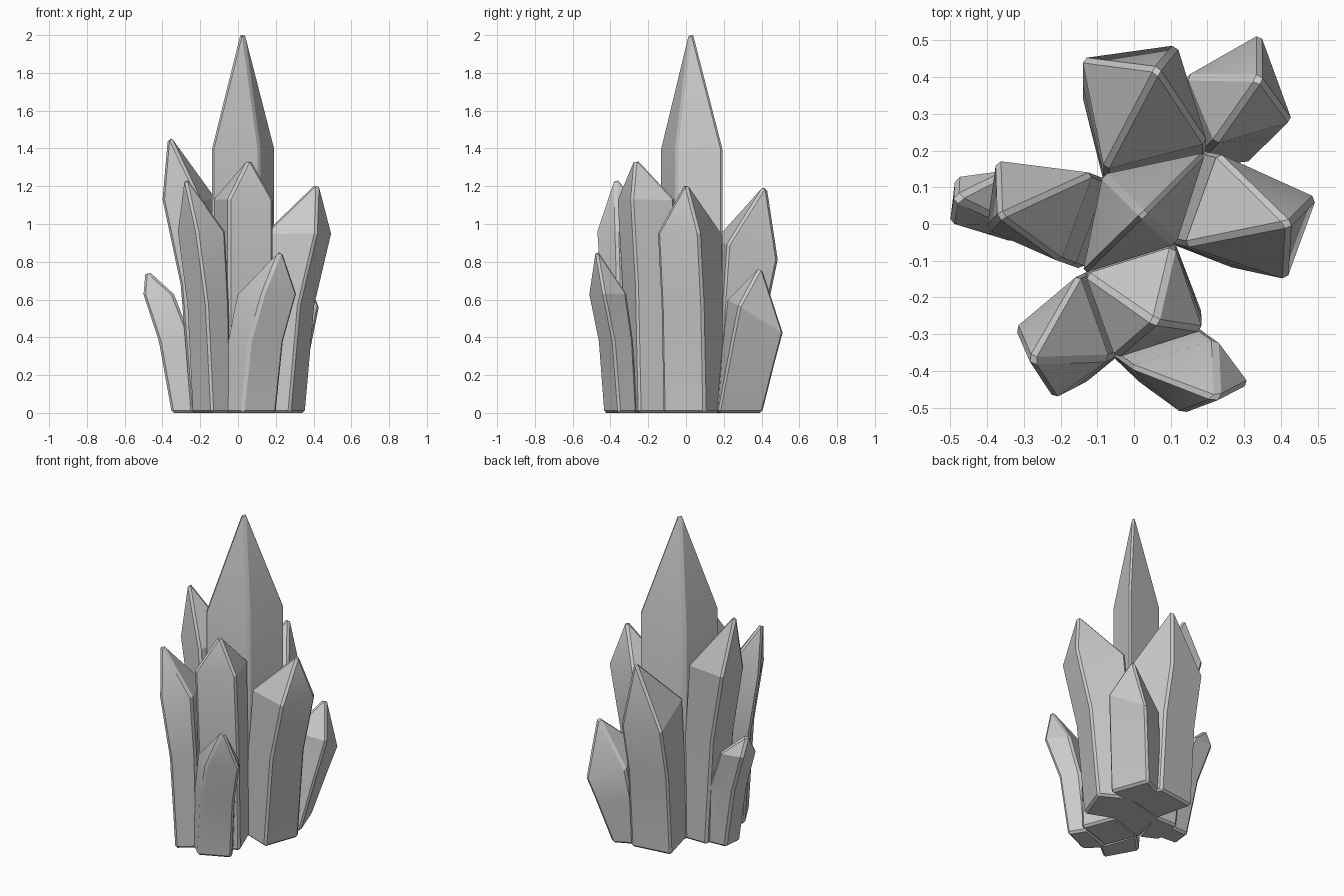
import bpy, bmesh
from mathutils import Vector as V

if "Cube" in bpy.data.objects:
    bpy.data.objects.remove(bpy.data.objects["Cube"])


def loft(name, rings, tip, width=0.013):
    """Four-sided crystal skin through rings of points, closed by a tip."""
    bm = bmesh.new()
    rv = [[bm.verts.new(p) for p in ring] for ring in rings]
    end = bm.verts.new(tip)
    bm.faces.new(rv[0])
    for i in range(4):
        j = (i + 1) % 4
        for lo, hi in zip(rv, rv[1:]):
            bm.faces.new((lo[i], lo[j], hi[j], hi[i]))
        bm.faces.new((rv[-1][i], rv[-1][j], end))
    bmesh.ops.recalc_face_normals(bm, faces=bm.faces)
    # chamfer the upright edges and the foot, not the upper rings
    upper = [set(r) for r in rv[1:]]
    edges = [e for e in bm.edges if not any(set(e.verts) <= r for r in upper)]
    bmesh.ops.bevel(bm, geom=edges, offset=width, offset_type='OFFSET',
                    segments=1, affect='EDGES', clamp_overlap=True)
    # stretch the tip back to its full height
    peak = max(v.co.z for v in bm.verts)
    lim = max(p[2] for p in rings[-1]) + 0.02
    for v in bm.verts:
        if v.co.z > lim:
            v.co.z = lim + (v.co.z - lim) * (tip[2] - lim) / (peak - lim)
    mesh = bpy.data.meshes.new(name)
    bm.to_mesh(mesh)
    bm.free()
    ob = bpy.data.objects.new(name, mesh)
    bpy.context.collection.objects.link(ob)
    return ob


def shoot(name, a, b, outer_a, outer_b, lean, shoulder, tip,
          tilt=0, follow=.2, bend=.36):
    """Side crystal growing from the side a-b, leaning outward as it rises."""
    lean = V(lean)
    a, b, oa, ob = V(a), V(b), V(outer_a) * 1.015, V(outer_b) * 1.015
    foot = [a - lean * follow, oa - lean, ob - lean, b - lean * follow]
    top = [a + lean * follow, oa, ob, b + lean * follow]
    kink = [p.lerp(q, bend) for p, q in zip(foot, top)]
    my = sum(p.y for p in top) / 4
    rings = [[(*p, 0) for p in foot],
             [(*p, shoulder * .6 + tilt * bend * (p.y - my)) for p in kink],
             [(*p, shoulder + tilt * (p.y - my)) for p in top]]
    return loft(name, rings, tip)


# tall central crystal with a rhombic section
core = [(-.14, -.135), (.115, -.055), (.195, .195), (-.085, .135)]
main = loft("crystal_cluster",
            [[(x, y, z) for x, y in core] for z in (0, 1.4)], (.025, .025, 2))

# side crystals start a little inside the central one
p, q, r, s = [V(c) * .95 for c in core]
t, u = (-.05, -.36), (.185, -.285)     # outer corners of the front crystal
parts = [
    shoot("back_crystal", s, r * 1.08, (-.14, .445), (.115, .48), (0, .1),
          .86, (.065, .425, 1.19), tilt=-.3),
    shoot("back_right_crystal", (.11, .37), r, (.34, .51), (.425, .275),
          (.11, .11), .52, (.345, .4, .76), tilt=-.6, follow=.3, bend=.62),
    shoot("right_crystal", q, r * 1.08, (.41, -.15), (.49, .07), (.14, -.03),
          .95, (.425, 0, 1.2)),
    shoot("front_crystal", p, q, t, u, (0, -.04), 1.13, (.06, -.27, 1.33)),
    shoot("front_left_crystal", p, t, (-.32, -.28), (-.215, -.47),
          (-.08, -.04), .96, (-.285, -.375, 1.23)),
    shoot("front_right_crystal", t, u, (.13, -.51), (.31, -.43),
          (.11, -.08), .63, (.23, -.48, .85), follow=.35),
    shoot("left_crystal", s, (-.17, -.115), (-.37, .17), (-.395, -.015),
          (-.15, .055), 1.13, (-.37, .02, 1.45)),
    shoot("far_left_crystal", (-.25, -.03), (-.25, .12), (-.495, 0),
          (-.48, .125), (-.15, .045), .63, (-.49, .07, .74), follow=.6,
          bend=.45),
]

# fuse everything into one skin
bpy.context.view_layer.objects.active = main
for part in parts:
    m = main.modifiers.new("fuse", 'BOOLEAN')
    m.operation = 'UNION'
    m.solver = 'EXACT'
    m.object = part
    bpy.ops.object.modifier_apply(modifier=m.name)
    bpy.data.objects.remove(part)

# crisp crystal edges, soft shoulders
bpy.ops.object.select_all(action='DESELECT')
main.select_set(True)
bpy.ops.object.shade_smooth_by_angle(angle=0.4)
